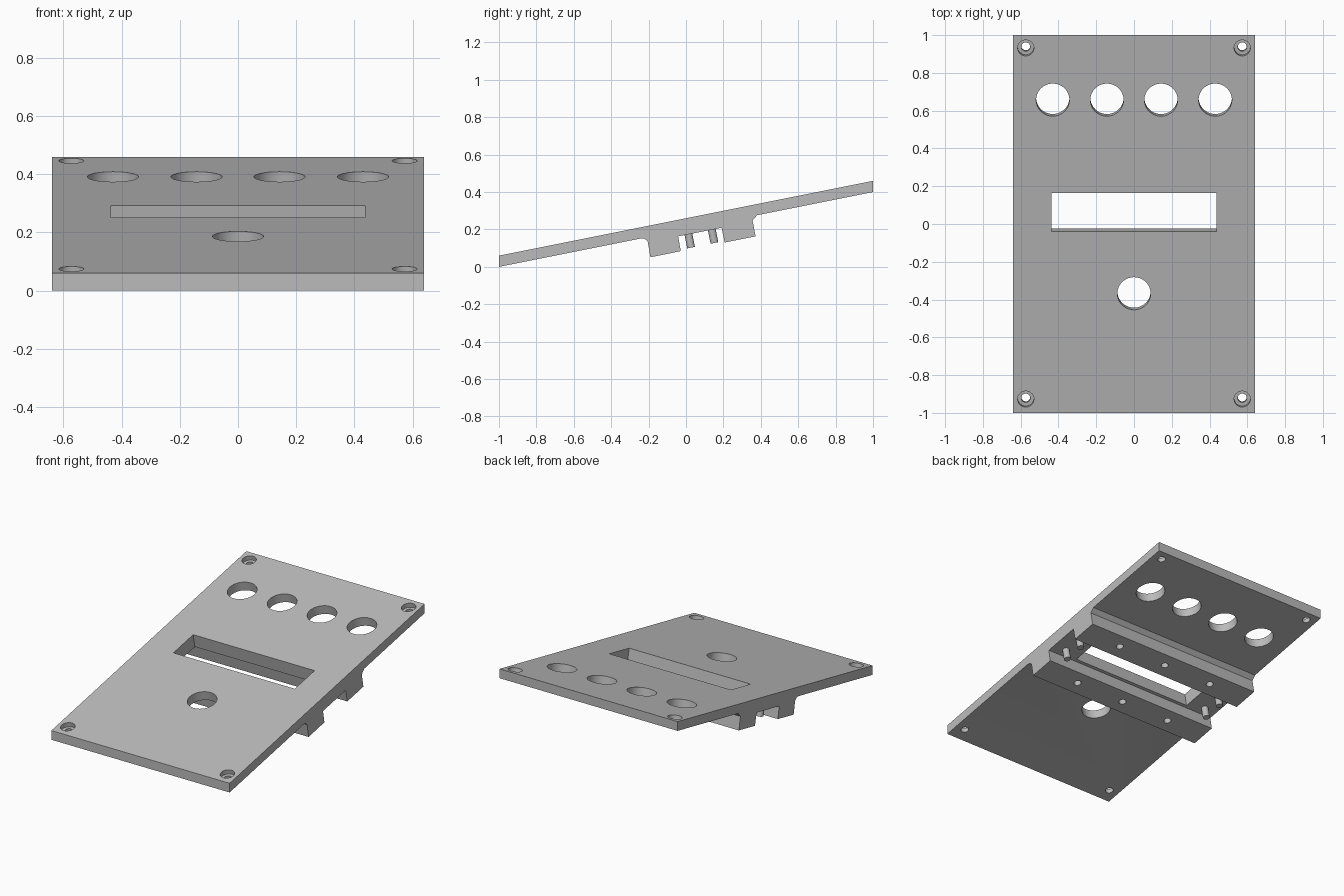
import bpy, bmesh, math
from mathutils import Matrix, Vector

if "Cube" in bpy.data.objects:
    bpy.data.objects.remove(bpy.data.objects["Cube"])

TILT = math.atan(0.2)
ROT = Matrix.Rotation(TILT, 4, 'X')

grey = bpy.data.materials.new("plain_grey")
grey.diffuse_color = (0.5, 0.5, 0.5, 1)
grey.use_nodes = True
grey.node_tree.nodes["Principled BSDF"].inputs["Base Color"].default_value = grey.diffuse_color


def add_object(name, bm):
    bmesh.ops.recalc_face_normals(bm, faces=bm.faces[:])
    mesh = bpy.data.meshes.new(name)
    bm.to_mesh(mesh)
    bm.free()
    mesh.materials.append(grey)
    ob = bpy.data.objects.new(name, mesh)
    bpy.context.collection.objects.link(ob)
    return ob


def top_z(y):
    return 0.26 + 0.2 * y


def rod(name, x, y, z, r, lo, hi, sides=40):
    """Cylinder square to the sloping plate, from lo to hi along its normal."""
    bm = bmesh.new()
    m = Matrix.Translation((x, y, z)) @ ROT @ Matrix.Translation((0, 0, (lo + hi) / 2))
    bmesh.ops.create_cone(bm, cap_ends=True, segments=sides, radius1=r, radius2=r,
                          depth=hi - lo, matrix=m)
    return add_object(name, bm)


# sloping plate with the two rails underneath, one side profile extruded in x
profile = [(-1, 0), (-0.245, 0.151), (-0.222, 0.151), (-0.205, 0.136), (-0.19, 0.051),
           (-0.028, 0.084), (-0.042, 0.163), (0.19, 0.209), (0.207, 0.13),
           (0.372, 0.163), (0.356, 0.248), (0.38, 0.276), (1, 0.4), (1, 0.46), (-1, 0.06)]
bm = bmesh.new()
face = bm.faces.new([bm.verts.new((-0.64, y, z)) for y, z in profile])
ext = bmesh.ops.extrude_face_region(bm, geom=[face])
bmesh.ops.translate(bm, vec=(1.28, 0, 0),
                    verts=[v for v in ext['geom'] if isinstance(v, bmesh.types.BMVert)])
panel = add_object("panel", bm)

cutters = []

# display slot
bm = bmesh.new()
m = (Matrix.Translation((0, 0.0615, top_z(0.0615))) @ ROT
     @ Matrix.Diagonal((0.872, 0.207, 0.6, 1)))
bmesh.ops.create_cube(bm, size=1, matrix=m)
cutters.append(add_object("slot_cutter", bm))

# button holes
for x, y in [(-0.43, 0.657), (-0.143, 0.657), (0.143, 0.657), (0.43, 0.657), (0, -0.368)]:
    cutters.append(rod("button_cutter", x, y, top_z(y), 0.088, -0.2, 0.2, 64))

# corner screw holes with counterbores
for x in (-0.573, 0.573):
    for y in (-0.927, 0.932):
        cutters.append(rod("screw_cutter", x, y, top_z(y), 0.024, -0.2, 0.2, 32))
        cutters.append(rod("head_cutter", x, y, top_z(y), 0.043, -0.03, 0.1))

# blind holes in the rails
for x in (-0.356, 0, 0.356):
    for y, z in [(-0.109, 0.0675), (0.29, 0.1465)]:
        cutters.append(rod("rail_cutter", x, y, z, 0.022, -0.05, 0.1, 32))

bpy.context.view_layer.objects.active = panel
for c in cutters:
    mod = panel.modifiers.new("cut", 'BOOLEAN')
    mod.operation = 'DIFFERENCE'
    mod.solver = 'EXACT'
    mod.object = c
    bpy.ops.object.modifier_apply(modifier=mod.name)
    bpy.data.objects.remove(c)

# four locating pins in the recess
pins = [rod("locating_pin", x, y, z, 0.021, -0.073, 0.01, 32)
        for x in (-0.55, 0.55) for y, z in [(0.013, 0.174), (0.138, 0.199)]]

# smooth hole walls, sharp edges
bpy.ops.object.select_all(action='DESELECT')
for ob in [panel] + pins:
    ob.select_set(True)
bpy.context.view_layer.objects.active = panel
bpy.ops.object.shade_smooth_by_angle(angle=math.radians(25))
